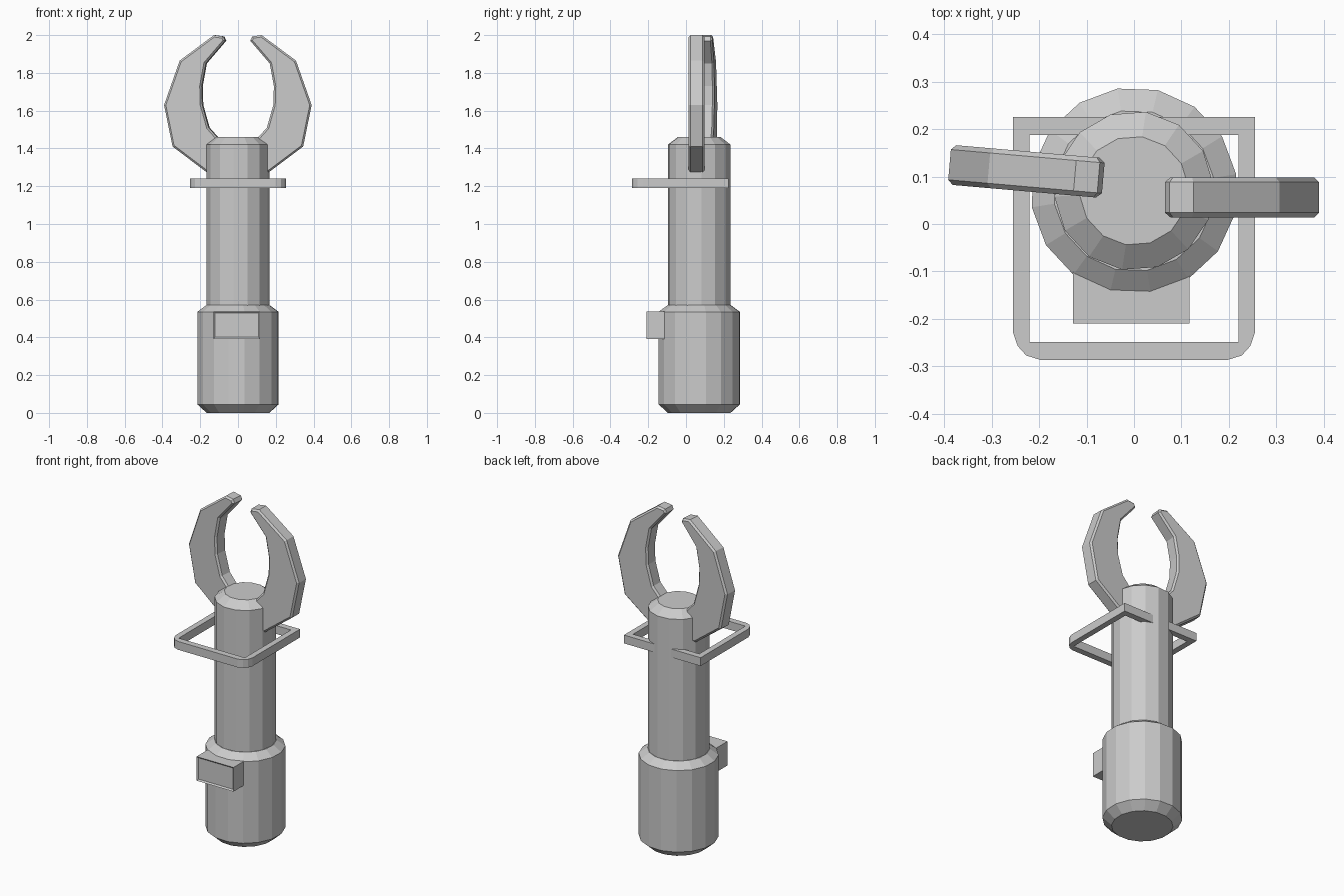
import bpy, bmesh, math
from mathutils import Matrix, Vector

if "Cube" in bpy.data.objects:
    bpy.data.objects.remove(bpy.data.objects["Cube"])


def finish(name, bm):
    bmesh.ops.recalc_face_normals(bm, faces=bm.faces)
    me = bpy.data.meshes.new(name)
    bm.to_mesh(me)
    bm.free()
    ob = bpy.data.objects.new(name, me)
    bpy.context.collection.objects.link(ob)
    return ob


def lathe(name, profile, sides, turn, cy=0.07):
    """Capped faceted solid from (radius, z) pairs."""
    bm = bmesh.new()
    rings = []
    for r, z in profile:
        ring = []
        for i in range(sides):
            a = math.radians(turn) + math.tau * i / sides
            ring.append(bm.verts.new((r * math.cos(a), cy + r * math.sin(a), z)))
        rings.append(ring)
    for a, b in zip(rings, rings[1:]):
        for i in range(sides):
            j = (i + 1) % sides
            bm.faces.new((a[i], a[j], b[j], b[i]))
    bm.faces.new(rings[0])
    bm.faces.new(rings[-1])
    return finish(name, bm)


def claw(name, matrix):
    """Bevelled flat plate, profile in xz, thickness in y about 0."""
    pts = [(0.09, 1.28), (0.165, 1.275), (0.345, 1.41), (0.39, 1.63),
           (0.307, 1.865), (0.125, 2.0), (0.075, 1.993), (0.065, 1.97),
           (0.168, 1.85), (0.19, 1.73), (0.187, 1.63), (0.153, 1.51),
           (0.09, 1.44)]
    bm = bmesh.new()
    face = bm.faces.new([bm.verts.new((x, -0.042, z)) for x, z in pts])
    ext = bmesh.ops.extrude_face_region(bm, geom=[face])
    bmesh.ops.translate(bm, vec=(0, 0.084, 0),
                        verts=[g for g in ext["geom"] if isinstance(g, bmesh.types.BMVert)])
    rims = [e for e in bm.edges if abs(e.verts[0].co.y - e.verts[1].co.y) < 1e-4]
    bmesh.ops.bevel(bm, geom=rims, offset=0.01, segments=1, affect='EDGES')
    bm.transform(matrix)
    return finish(name, bm)


# Handle and shaft
lathe("handle_base", [(0.168, 0), (0.218, 0.045), (0.218, 0.535), (0.17, 0.57)], 16, 9.2)
lathe("shaft", [(0.168, 0.5), (0.168, 1.42), (0.115, 1.46)], 14, -98.6)

# Claws: the left one is mirrored and slightly twisted
claw("right_claw", Matrix.Translation((0, 0.056, 0)))
claw("left_claw", Matrix.Translation((0, 0.091, 0))
     @ Matrix.Rotation(math.radians(-5), 4, 'Z') @ Matrix.Scale(-1, 4, Vector((1, 0, 0))))

# Guard frame: outer and inner loops with matching corners
half = [(0.255, 0.225), (0.255, -0.228), (0.245, -0.257), (0.227, -0.277), (0.198, -0.286)]
half_in = [(0.22, 0.188)] + [(0.22, -0.249)] * 4
outer = half + [(-x, y) for x, y in reversed(half)]
inner = half_in + [(-x, y) for x, y in reversed(half_in)]
bm = bmesh.new()
loops = [[bm.verts.new((x, y, z)) for x, y in pts]
         for pts, z in ((outer, 1.19), (outer, 1.24), (inner, 1.24), (inner, 1.19))]
for k in range(4):
    a, b = loops[k], loops[(k + 1) % 4]
    for i in range(len(a)):
        j = (i + 1) % len(a)
        bm.faces.new((a[i], a[j], b[j], b[i]))
bmesh.ops.remove_doubles(bm, verts=bm.verts, dist=1e-4)
finish("guard_frame", bm)

# Switch box with a shallow recessed front
bm = bmesh.new()
bmesh.ops.create_cube(bm, size=1, matrix=Matrix.Translation((-0.006, -0.095, 0.465))
                      @ Matrix.Diagonal((0.246, 0.23, 0.145, 1)))
front = min(bm.faces, key=lambda f: f.calc_center_median().y)
bm.normal_update()
bmesh.ops.inset_region(bm, faces=[front], thickness=0.012)
bmesh.ops.translate(bm, verts=front.verts, vec=(0, 0.008, 0))
finish("switch_box", bm)
